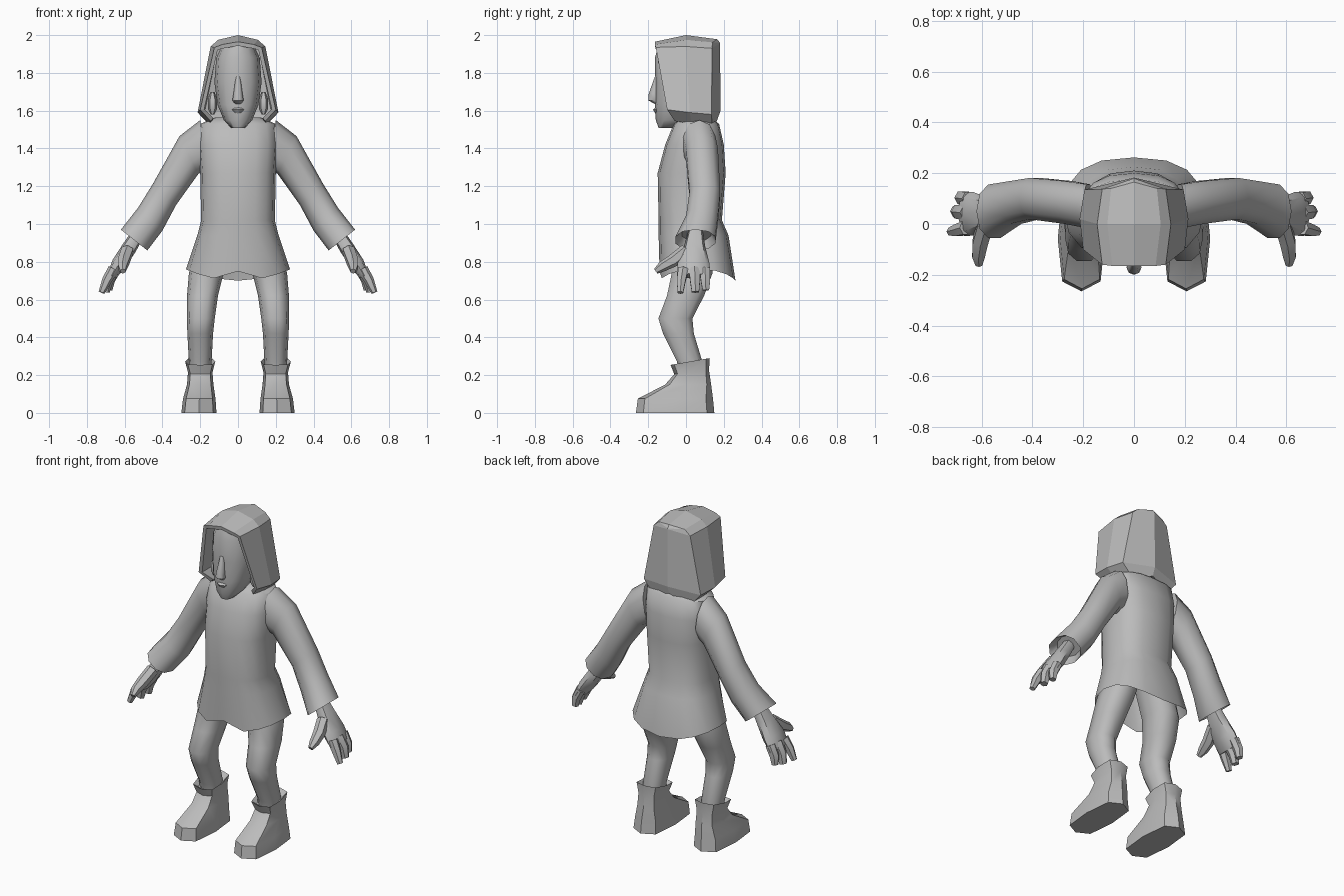
import bpy, bmesh
from math import sin, cos, pi, copysign, radians
from mathutils import Vector as V

cube = bpy.data.objects.get("Cube")
if cube:
    bpy.data.objects.remove(cube)

grey = bpy.data.materials.new("plain_grey")
grey.use_nodes = True
grey.diffuse_color = (0.5, 0.5, 0.5, 1)
grey.node_tree.nodes["Principled BSDF"].inputs["Base Color"].default_value = (0.5, 0.5, 0.5, 1)


def finish(name, bm, mirror=False, angle=50):
    """Turn a bmesh into a shaded object, mirrored across x if asked."""
    bmesh.ops.recalc_face_normals(bm, faces=bm.faces)
    mesh = bpy.data.meshes.new(name)
    bm.to_mesh(mesh)
    bm.free()
    mesh.materials.append(grey)
    ob = bpy.data.objects.new(name, mesh)
    bpy.context.scene.collection.objects.link(ob)
    if mirror:
        ob.modifiers.new("mirror", "MIRROR")
    if angle:
        bpy.ops.object.select_all(action="DESELECT")
        ob.select_set(True)
        bpy.context.view_layer.objects.active = ob
        bpy.ops.object.shade_smooth_by_angle(angle=radians(angle))
    return ob


def ring(centre, u, v, n, power):
    """Closed section around a centre with half axes u and v."""
    def soft(t):
        return copysign(abs(t) ** power, t) if abs(t) > 1e-6 else 0
    return [V(centre) + V(u) * soft(cos(2 * pi * i / n)) + V(v) * soft(sin(2 * pi * i / n))
            for i in range(n)]


def loft(name, rings, mirror=False, start=True, end=True, angle=50):
    """Skin a list of sections, with optional end caps."""
    bm = bmesh.new()
    rows = [[bm.verts.new(p) for p in r] for r in rings]
    n = len(rows[0])
    for a, b in zip(rows, rows[1:]):
        for i in range(n):
            j = (i + 1) % n
            bm.faces.new((a[i], a[j], b[j], b[i]))
    if start:
        bm.faces.new(rows[0])
    if end:
        bm.faces.new(rows[-1])
    return finish(name, bm, mirror, angle)


def level(z, rx, front, back, cx=0, n=12, power=0.85, tilt=0):
    """Horizontal section given by its half width and front and back limits."""
    half = (back - front) / 2
    return ring((cx, (front + back) / 2, z), (rx, 0, 0), (0, half, tilt), n, power)


def tube(name, points, sizes, ref=(0, 1, 0)):
    """Small mirrored limb that follows points."""
    pts = [V(p) for p in points]
    out = []
    for i, (p, r) in enumerate(zip(pts, sizes)):
        d = (pts[min(i + 1, len(pts) - 1)] - pts[max(i - 1, 0)]).normalized()
        u = d.cross(V(ref)).normalized()
        out.append(ring(p, u * r, d.cross(u) * r, 6, 0.9))
    return loft(name, out, mirror=True)


# Tunic with a flared hem, dipping front and back, and a notch in front
tunic = [level(*t, n=16, power=0.8) for t in (
    (1.565, .12, -.02, .13), (1.53, .2, -.065, .175), (1.42, .21, -.11, .2),
    (1.27, .2, -.15, .21), (1.02, .195, -.145, .19), (.94, .215, -.145, .225),
    (.7, .275, -.14, .262))]
for p in tunic[-1]:
    p.z += .06 * (p.x / .275) ** 2
tunic[-1][12].z += .05
loft("tunic", tunic, end=False)

# Sleeves, closed a little way inside the cuff
loft("sleeves", [ring(c, u, (0, w, 0), 10, 0.9) for c, u, w in (
    ((.18, .07, 1.42), (.02, 0, .13), .09),
    ((.26, .085, 1.365), (.05, 0, .1), .088),
    ((.39, .1, 1.155), (.062, 0, .055), .085),
    ((.465, .085, 1.025), (.065, 0, .06), .088),
    ((.55, .05, .915), (.07, 0, .055), .11),
    ((.525, .055, .95), (.05, 0, .04), .08))], mirror=True)

# Hands: flat palm, three fingers and a thumb
across = V((.85, 0, .5))
loft("palms", [ring(c, across * t, (0, w, 0), 8, 0.8) for c, t, w in (
    ((.525, .05, .955), .035, .04), ((.575, .045, .875), .04, .058),
    ((.63, .04, .79), .04, .085), ((.668, .04, .725), .026, .088))], mirror=True)
tube("index_fingers", [(.66, -.015, .76), (.695, -.025, .7), (.722, -.03, .637)], (.03, .026, .017))
tube("middle_fingers", [(.655, .045, .76), (.69, .048, .7), (.702, .05, .64)], (.034, .03, .022))
tube("little_fingers", [(.65, .1, .76), (.68, .103, .7), (.685, .105, .65)], (.03, .028, .02))
tube("thumbs", [(.585, 0, .86), (.605, -.07, .805), (.612, -.125, .775), (.61, -.16, .75)],
     (.035, .034, .028, .015), ref=(1, 0, 0))

# Legs, bent forward at the knee
loft("legs", [level(z, rx, f, b, cx, 10) for z, rx, f, b, cx in (
    (.95, .09, -.08, .16, .1), (.74, .092, -.08, .145, .168), (.62, .082, -.105, .1, .188),
    (.5, .074, -.15, .038, .197), (.42, .068, -.125, .045, .2), (.27, .06, -.05, .09, .2),
    (.2, .055, -.04, .08, .2))], mirror=True)

# Boots with broad toes and a turned out collar
loft("boots", [level(z, rx, f, b, cx, 8, .6, tilt) for z, rx, f, b, cx, tilt in (
    (0, .093, -.265, .15, .207, 0), (.075, .086, -.255, .143, .205, 0),
    (.15, .07, -.11, .133, .2, 0), (.215, .065, -.062, .122, .2, .01),
    (.272, .08, -.082, .125, .2, .018), (.25, .06, -.05, .1, .2, .015))],
    mirror=True, angle=40)

# Neck and head
loft("neck", [level(z, .075, -.03, .12) for z in (1.5, 1.62)])
loft("head", [level(*t) for t in (
    (1.508, .035, -.145, -.05), (1.55, .075, -.16, .04), (1.63, .108, -.165, .1),
    (1.75, .125, -.162, .13), (1.88, .115, -.165, .14), (1.945, .085, -.145, .12))], angle=60)
loft("nose", [level(z, rx, f, -.14, 0, 8, 1) for z, rx, f in (
    (1.78, .012, -.165), (1.69, .024, -.197), (1.655, .03, -.2), (1.635, .016, -.165))])
loft("lips", [level(z, rx, f, -.12, 0, 8, 1) for z, rx, f in (
    (1.62, .02, -.16), (1.605, .036, -.175), (1.585, .02, -.162))])
loft("ears", [level(z, rx, f, b, .135, 6, 1) for z, rx, f, b in (
    (1.7, .01, -.03, .02), (1.66, .025, -.06, .03), (1.61, .025, -.06, .02),
    (1.58, .01, -.045, 0))], mirror=True)

# Hair: faceted shell, open at the face, one half mirrored
bm = bmesh.new()
rows = [[bm.verts.new(p) for p in row] for row in (
    ((0, -.165, 1.965), (0, 0, 2), (0, .165, 1.978), (0, .18, 1.96)),
    ((.085, -.165, 1.95), (.105, 0, 1.975), (.09, .14, 1.962), (0, .18, 1.96)),
    ((.125, -.16, 1.935), (.145, 0, 1.94), (.125, .138, 1.93), (0, .18, 1.955)),
    ((.2, -.1, 1.605), (.214, .02, 1.59), (.195, .135, 1.58), (0, .183, 1.6)),
    ((.145, -.06, 1.545), (.15, .03, 1.53), (.125, .14, 1.5), (0, .165, 1.55)))]
for a, b in zip(rows, rows[1:]):
    for i in range(3):
        bm.faces.new((a[i], a[i + 1], b[i + 1], b[i]))
bmesh.ops.remove_doubles(bm, verts=bm.verts, dist=.002)
bmesh.ops.recalc_face_normals(bm, faces=bm.faces)
if sum(f.normal.z * f.calc_area() for f in bm.faces) < 0:
    bmesh.ops.reverse_faces(bm, faces=bm.faces)
hair = finish("hair", bm, mirror=True, angle=0)
hair.modifiers["mirror"].use_clip = True
shell = hair.modifiers.new("thickness", "SOLIDIFY")
shell.thickness = .022
shell.offset = -1
